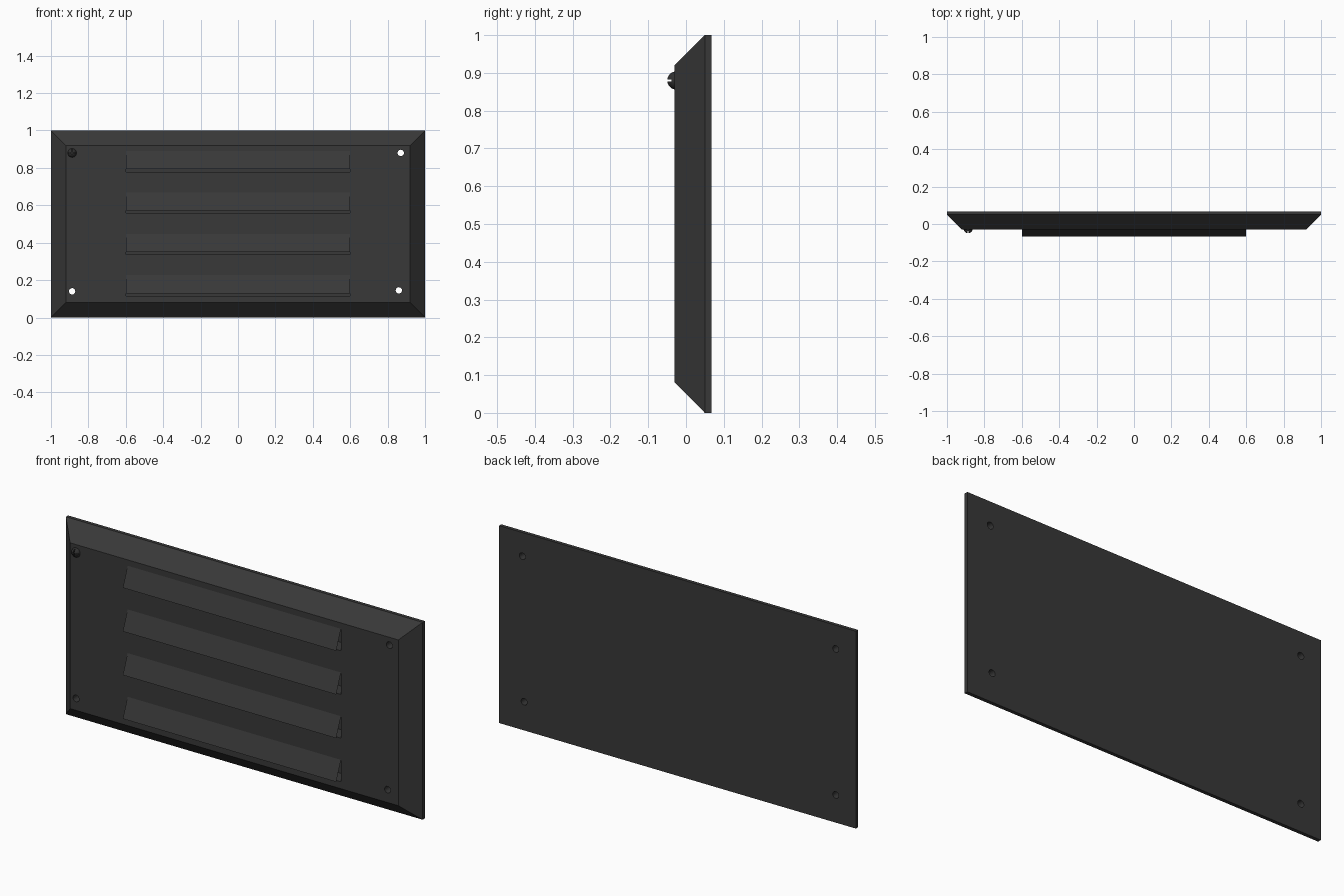
import bpy, bmesh, math
from mathutils import Matrix

cube = bpy.data.objects.get("Cube")
if cube:
    bpy.data.objects.remove(cube)


def material(name, value):
    m = bpy.data.materials.new(name)
    m.use_nodes = True
    colour = (value, value, value, 1)
    m.diffuse_color = colour
    m.node_tree.nodes["Principled BSDF"].inputs["Base Color"].default_value = colour
    return m


charcoal = material("charcoal", 0.04)
dark_metal = material("dark metal", 0.03)


def make(name, bm, mat):
    mesh = bpy.data.meshes.new(name)
    bm.to_mesh(mesh)
    bm.free()
    mesh.materials.append(mat)
    ob = bpy.data.objects.new(name, mesh)
    bpy.context.collection.objects.link(ob)
    return ob


def box(name, size, centre, mat):
    bm = bmesh.new()
    bmesh.ops.create_cube(bm, size=1, matrix=Matrix.Translation(centre) @ Matrix.Diagonal((*size, 1)))
    return make(name, bm, mat)


def rod(name, radius, y0, y1, x, z, mat):
    bm = bmesh.new()
    place = Matrix.Translation((x, (y0 + y1) / 2, z)) @ Matrix.Rotation(math.pi / 2, 4, 'X')
    bmesh.ops.create_cone(bm, cap_ends=True, segments=24, radius1=radius, radius2=radius,
                          depth=y1 - y0, matrix=place)
    return make(name, bm, mat)


def cut(target, cutters):
    for c in cutters:
        mod = target.modifiers.new("cut", 'BOOLEAN')
        mod.operation = 'DIFFERENCE'
        mod.solver = 'EXACT'
        mod.object = c
    bpy.context.view_layer.update()
    graph = bpy.context.evaluated_depsgraph_get()
    target.data = bpy.data.meshes.new_from_object(target.evaluated_get(graph))
    target.modifiers.clear()
    for c in cutters:
        bpy.data.objects.remove(c)


FRONT, SHOULDER, BACK, TIP = -0.03, 0.05, 0.068, -0.068
HALF = 0.598

# Panel with a sloping border
bm = bmesh.new()
rings = []
for inset, y in ((0.08, FRONT), (0, SHOULDER), (0, BACK)):
    a, lo, hi = 1 - inset, inset, 1 - inset
    rings.append([bm.verts.new(p) for p in ((-a, y, lo), (a, y, lo), (a, y, hi), (-a, y, hi))])
bm.faces.new(rings[0])
bm.faces.new(rings[-1])
for near, far in zip(rings, rings[1:]):
    for i in range(4):
        j = (i + 1) % 4
        bm.faces.new((near[i], near[j], far[j], far[i]))
bmesh.ops.recalc_face_normals(bm, faces=bm.faces)
panel = make("panel", bm, charcoal)

# Screw holes and vent slots
screw_x, screw_z = -0.887, 0.88
holes = [(screw_x, screw_z), (screw_x, 0.14), (0.87, 0.88), (0.86, 0.145)]
cutters = [rod("hole_cutter", 0.017, -0.2, 0.2, x, z, charcoal) for x, z in holes]
tops = [0.89 - 0.2213 * i for i in range(4)]
for top in tops:
    cutters.append(box("slot_cutter", (2 * HALF, 0.1, 0.111), (0, -0.005, top - 0.0555), charcoal))
cut(panel, cutters)

# Sloping open-ended louvers
for n, top in enumerate(tops):
    bm = bmesh.new()
    bm.faces.new([bm.verts.new(p) for p in ((-HALF, TIP, top - 0.097), (HALF, TIP, top - 0.097),
                                            (HALF, FRONT, top), (-HALF, FRONT, top))])
    make(f"louver_{n + 1}", bm, charcoal)

# Domed screw head with crossed slots, and its shank
bm = bmesh.new()
bmesh.ops.create_uvsphere(bm, u_segments=24, v_segments=16, radius=0.024,
                          matrix=Matrix.Translation((screw_x, -0.026, screw_z)))
head = make("screw_head", bm, dark_metal)
cut(head, [box("slot_x", (0.1, 0.04, 0.005), (screw_x, -0.058, screw_z), dark_metal),
           box("slot_z", (0.005, 0.04, 0.1), (screw_x, -0.058, screw_z), dark_metal)])
shank = rod("screw_shank", 0.0165, FRONT, 0.03, screw_x, screw_z, dark_metal)

bpy.ops.object.select_all(action='DESELECT')
for ob in (head, shank):
    ob.select_set(True)
bpy.context.view_layer.objects.active = head
bpy.ops.object.shade_smooth_by_angle(angle=math.radians(35))
